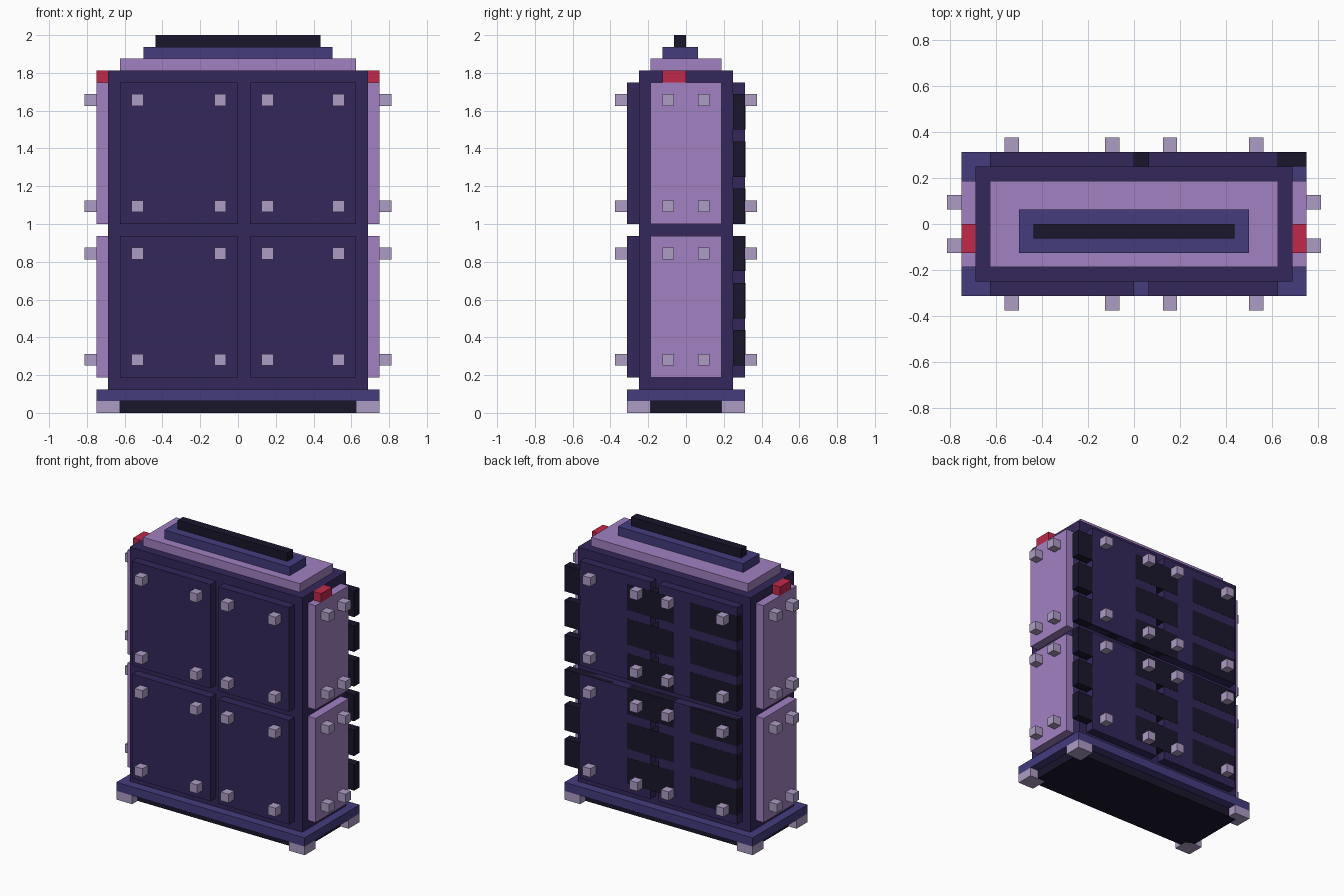
import bpy, bmesh

if "Cube" in bpy.data.objects:
    bpy.data.objects.remove(bpy.data.objects["Cube"])

U = 1 / 16  # grid unit of the blocky model


def make_material(name, rgb):
    m = bpy.data.materials.new(name)
    m.diffuse_color = [(c / 255) ** 2.2 for c in rgb] + [1.0]
    m.use_nodes = True
    m.node_tree.nodes["Principled BSDF"].inputs["Base Color"].default_value = m.diffuse_color
    return m


PURPLE = make_material("dark_purple", (55, 44, 90))
LILAC = make_material("lilac", (160, 128, 192))
BLUE = make_material("indigo", (70, 62, 125))
BLACK = make_material("near_black", (32, 28, 48))
BOLT = make_material("pale_lilac", (172, 155, 195))
RED = make_material("red", (190, 45, 75))


def boxes(name, mat, items):
    """One object made of boxes given as (x0, x1, y0, y1, z0, z1) in grid units."""
    bm = bmesh.new()
    for x0, x1, y0, y1, z0, z1 in items:
        vs = bmesh.ops.create_cube(bm, size=1)["verts"]
        for v in vs:
            v.co.x = (x0 if v.co.x < 0 else x1) * U
            v.co.y = (y0 if v.co.y < 0 else y1) * U
            v.co.z = (z0 if v.co.z < 0 else z1) * U
    me = bpy.data.meshes.new(name)
    bm.to_mesh(me)
    bm.free()
    me.materials.append(mat)
    ob = bpy.data.objects.new(name, me)
    bpy.context.collection.objects.link(ob)
    return ob


def mirror_x(b):
    return (-b[1], -b[0]) + tuple(b[2:])


def mirror_y(b):
    return (b[0], b[1], -b[3], -b[2], b[4], b[5])


def with_mirror(items, flip):
    return items + [flip(b) for b in items]


# Base, feet and cabinet body
boxes("base_underside", BLACK, [(-11, 11, -4, 4, 0, 1)])
feet = with_mirror(with_mirror([(10, 12, 3, 5, 0, 1)], mirror_x), mirror_y)
boxes("feet", BOLT, feet)
boxes("base_plate", BLUE, [(-12, 12, -5, 5, 1, 2)])
boxes("cabinet_body", PURPLE, [(-11, 11, -4, 4, 2, 29)])

# Stepped top
boxes("top_step", LILAC, [(-10, 10, -3, 3, 29, 30)])
boxes("top_rail", BLUE, [(-8, 8, -2, 1, 30, 31)])
boxes("top_handle", BLACK, [(-7, 7, -1, 0, 31, 32)])

# Front, back and side panels in two tiers
tiers = [(3, 15), (16, 28)]
front = [(x0, x1, -5, -4, *t) for x0, x1 in [(-10, 0), (1, 10)] for t in tiers]
boxes("front_panels", PURPLE, front)
boxes("back_panels", PURPLE, [mirror_y(b) for b in front])
boxes("side_panels", LILAC, with_mirror([(11, 12, -3, 3, *t) for t in tiers], mirror_x))

# Red corner lamps
boxes("side_lamps", RED, with_mirror([(11, 12, -2, 0, 28, 29)], mirror_x))

# Bolts on every panel
heights = (4, 13, 17, 26)
face_bolts = [(x, x + 1, -6, -5, z, z + 1) for x in (-9, -2, 2, 8) for z in heights]
boxes("front_and_back_bolts", BOLT, with_mirror(face_bolts, mirror_y))
side_bolts = [(12, 13, y, y + 1, z, z + 1) for y in (-2, 1) for z in heights]
boxes("side_bolts", BOLT, with_mirror(side_bolts, mirror_x))

# Back vent slats, nearly flush with the back panels
slats = [(x, x + 6, 4, 5 + lift, z, z + 3)
         for x, lift in ((-10, 0.02), (-4, 0.02), (6, -0.02))
         for z in range(4, 28, 4)]
slats = [(b[0], b[1] if b[0] != -4 else 2, *b[2:]) for b in slats]
slats = [((-2, 4) + b[2:]) if b[0] == -4 else b for b in slats]
boxes("back_slats", BLACK, slats)
